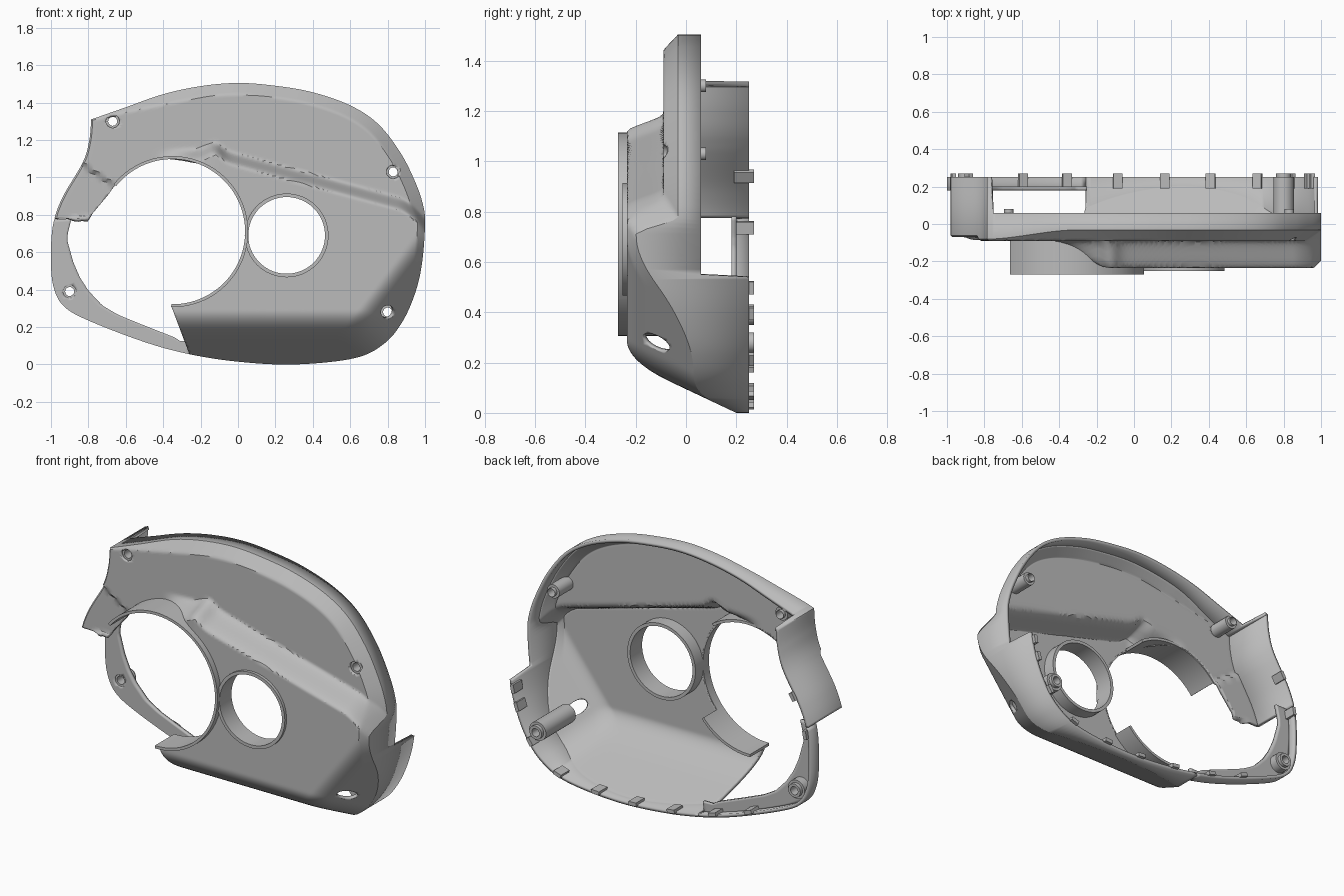
import bpy, bmesh, math
from math import sin, cos, radians, hypot
from mathutils import Vector, Matrix

old = bpy.data.objects.get("Cube")
if old:
    bpy.data.objects.remove(old)

grey = bpy.data.materials.new("matte_grey")
grey.use_nodes = True
grey.diffuse_color = (0.5, 0.5, 0.5, 1)
grey.node_tree.nodes["Principled BSDF"].inputs["Base Color"].default_value = (0.5, 0.5, 0.5, 1)

BACK = 0.25                      # rear edge of the deep wall
PORT = (-0.35, 0.71, 0.395)      # large opening: x, z, radius
EYE = (0.26, 0.69, 0.212)        # small opening

OUTLINE = [(-0.785, 1.31), (-0.6, 1.375), (-0.4, 1.445), (-0.2, 1.488), (0, 1.505), (0.2, 1.49),
           (0.4, 1.455), (0.6, 1.385), (0.75, 1.285), (0.87, 1.13), (0.95, 0.97), (0.99, 0.85),
           (1, 0.75), (0.985, 0.55), (0.95, 0.39), (0.88, 0.23), (0.78, 0.11), (0.62, 0.033),
           (0.3, 0), (0, 0.015), (-0.26, 0.055), (-0.5, 0.12), (-0.8, 0.235), (-0.93, 0.31),
           (-0.985, 0.41), (-1, 0.55), (-0.99, 0.74), (-0.94, 0.89), (-0.83, 1.08), (-0.795, 1.2)]

# Screw positions: x, z, front, back, radius
SCREWS = [(-0.67, 1.3, -0.075, 0.08, 0.04), (0.83, 1.03, -0.075, 0.08, 0.04),
          (0.8, 0.28, -0.03, 0.27, 0.055), (-0.9, 0.39, 0.185, 0.27, 0.055)]


def finish(name, bm):
    mesh = bpy.data.meshes.new(name)
    bm.to_mesh(mesh)
    bm.free()
    obj = bpy.data.objects.new(name, mesh)
    bpy.context.collection.objects.link(obj)
    mesh.materials.append(grey)
    return obj


def cut(bm, inside):
    """Trim away the part of a surface where inside(point) is positive."""
    marked = set()
    for e in list(bm.edges):
        a, b = e.verts
        if (inside(a.co) > 0) == (inside(b.co) > 0):
            continue
        lo, hi = 0.0, 1.0
        start = inside(a.co) > 0
        for _ in range(14):
            mid = (lo + hi) / 2
            if (inside(a.co.lerp(b.co, mid)) > 0) == start:
                lo = mid
            else:
                hi = mid
        marked.add(bmesh.utils.edge_split(e, a, (lo + hi) / 2)[1])
    for f in list(bm.faces):
        pair = [v for v in f.verts if v in marked]
        if len(pair) == 2:
            bmesh.utils.face_split(f, pair[0], pair[1])
    gone = [v for v in bm.verts if v not in marked and inside(v.co) > 0]
    bmesh.ops.delete(bm, geom=gone, context='VERTS')


def skin(name, rows, closed, cuts):
    """Surface through rows of points, trimmed and thickened inwards."""
    bm = bmesh.new()
    rows = [[bm.verts.new(p) for p in row] for row in rows]
    for r, s in zip(rows, rows[1:]):
        for i in range(len(r) - (not closed)):
            j = (i + 1) % len(r)
            bm.faces.new((s[i], s[j], r[j], r[i]))
    for inside in cuts:
        cut(bm, inside)
    mod = finish(name, bm).modifiers.new("thickness", 'SOLIDIFY')
    mod.thickness, mod.offset = 0.02, -1


def tube(name, cx, cz, r_in, r_out, y0, y1, a0=0, a1=360, n=64):
    bm = bmesh.new()
    loops = []
    for i in range(n + 1):
        a = radians(a0 + (a1 - a0) * i / n)
        corners = ((r_in, y0), (r_out, y0), (r_out, y1), (r_in, y1))
        loops.append([bm.verts.new((cx + r * cos(a), y, cz + r * sin(a))) for r, y in corners])
    for p, q in zip(loops, loops[1:]):
        for k in range(4):
            bm.faces.new((p[k], p[k - 1], q[k - 1], q[k]))
    if a1 - a0 < 360:
        bm.faces.new(loops[0])
        bm.faces.new(loops[-1])
    else:
        bmesh.ops.remove_doubles(bm, verts=bm.verts, dist=1e-5)
    bmesh.ops.recalc_face_normals(bm, faces=bm.faces)
    finish(name, bm)


def smooth_loop(pts, steps=9):
    vs, out = [Vector(p) for p in pts], []
    for i in range(len(vs)):
        a, b, c, d = vs[i - 1], vs[i], vs[(i + 1) % len(vs)], vs[(i + 2) % len(vs)]
        if i == 0:               # keep the top left corner sharp
            a = b
        if i == len(vs) - 1:
            d = c
        for s in range(steps):
            t = s / steps
            out.append(0.5 * (2 * b + (c - a) * t + (2 * a - 5 * b + 4 * c - d) * t * t
                              + (3 * b - a - 3 * c + d) * t ** 3))
    return out


def ramp(v, lo, hi):
    t = min(1, max(0, (v - lo) / (hi - lo)))
    return t * t * (3 - 2 * t)


def smax(a, b, k):
    return max(a, b) + max(k - abs(a - b), 0) ** 2 / (4 * k)


def depth(x, z, edge):
    """Front surface: upper panel, raised lower panel, bottom slope and side facet."""
    ridge = 1.115 - 0.27 * max(x, -0.1) + 0.035 * math.exp(-((x + 0.13) / 0.05) ** 2)
    ridge -= 3.5 * max(0, x - 0.85) ** 2 + 1.2 * min(0, x + 0.35) ** 2
    amount = ramp(ridge - z, -0.015, 0.06) * max(ramp(x, -0.45, -0.12), 1 - ramp(z, 0.7, 0.8))
    tab = ramp(-0.12 * (x + 0.83) - 0.18 * (z - 1.08), 0, 0.004) * (x < -0.6)
    bevel = 0.01 + 0.055 * ramp(x, -0.8, -0.3) - 0.025 * amount
    y = -0.09 - 0.145 * amount + 0.02 * tab + 0.9 * max(0, bevel - edge)
    side = 0.79 * x - 0.61 * z
    y = smax(y, -0.27 + 1.5 * (side - 0.36), 0.08)
    return min(0.23, smax(y, 0.2 - 2.12 * z, 0.18))


# Trimmed regions
def large_opening(p):
    circle = PORT[2] - hypot(p.x - PORT[0], p.z - PORT[1])
    below = min(0.78 - p.z, -(p.x + 0.26) - 0.377 * (p.z - 0.055))
    corner = min(0.77 * (p.x + 0.8) - 0.64 * (p.z - 0.78), -0.65 - p.x)
    return max(circle, below, corner)


def shallow_rear(p):
    return min(p.x + 0.765, p.z - 0.54, p.y - 0.06)


def screw_hole(x, z):
    return lambda p: 0.036 - hypot(p.x - x, p.z - z)


holes = [screw_hole(s[0], s[1]) for s in SCREWS]

# Main shell: rings running from the outline to the small opening
outline = smooth_loop(OUTLINE)
centre = Vector(EYE[:2])
rows = [[(p.x, BACK, p.y) for p in outline]]
for k in range(57):
    row = []
    for p in outline:
        q = p.lerp(centre + (p - centre).normalized() * EYE[2], (k / 56) ** 1.15)
        row.append((q.x, depth(q.x, q.y, (p - q).length), q.y))
    rows.append(row)
skin("cover_shell", rows, True, [large_opening, shallow_rear] + holes[:3])

# Low crescent flange with its rim on the open side
INNER = [(-0.25, 0.125), (-0.31, 0.125), (-0.34, 0.145), (-0.53, 0.22), (-0.64, 0.265), (-0.725, 0.315),
         (-0.8, 0.395), (-0.845, 0.465), (-0.88, 0.545), (-0.912, 0.66), (-0.91, 0.7), (-0.89, 0.78)]
outer = [p for p in outline if p.y < 0.79 and p.x < -0.24]
inner = []
for i in range(len(outer)):
    s = i / (len(outer) - 1) * (len(INNER) - 1)
    k = min(int(s), len(INNER) - 2)
    inner.append(Vector(INNER[k]).lerp(Vector(INNER[k + 1]), s - k))
rows = [[(p.x, BACK, p.y) for p in outer]]
for k in range(9):
    rows.append([(q.x, 0.18, q.y) for q in (p.lerp(e, k / 8) for p, e in zip(outer, inner))])
skin("crescent_flange", rows, False, holes[3:])

# Collars round the two openings, deeper where the large one stands clear of the panel
for a0, a1, y1 in [(-91, -40, -0.09), (-40, 55, -0.215), (55, 141, -0.075)]:
    tube("large_collar", PORT[0], PORT[1], 0.388, 0.404, -0.27, y1, a0, a1, 36)
tube("small_collar", EYE[0], EYE[1], 0.205, 0.224, -0.252, -0.14)

# Screw bosses with a narrower tip
for x, z, y0, y1, r in SCREWS:
    tube("screw_boss", x, z, 0.024, r, y0, y1 - 0.02, n=28)
    tube("screw_boss_tip", x, z, 0.024, r - 0.015, y1 - 0.03, y1, n=28)

# Snap clips along the rear edge
CLIPS = [(-0.61, 0.16), (-0.36, 0.08), (-0.1, 0.03), (0.15, 0.01), (0.41, 0.01), (0.66, 0.05),
         (0.86, 0.2), (0.95, 0.38), (0.975, 0.49), (-0.99, 0.73), (-0.92, 0.95)]
for x, z in CLIPS:
    i = min(range(len(outline)), key=lambda n: hypot(outline[n].x - x, outline[n].y - z))
    p, t = outline[i], (outline[(i + 1) % len(outline)] - outline[i - 1]).normalized()
    c = p + Vector((t.y, -t.x)) * 0.024
    bm = bmesh.new()
    bmesh.ops.create_cube(bm, size=1)
    bmesh.ops.scale(bm, vec=(0.05, 0.08, 0.022), verts=bm.verts)
    bmesh.ops.rotate(bm, matrix=Matrix.Rotation(-math.atan2(t.y, t.x), 3, 'Y'), verts=bm.verts)
    bmesh.ops.translate(bm, vec=(c.x, 0.23, c.y), verts=bm.verts)
    finish("snap_clip", bm)

# Smooth the curved surfaces and keep the edges crisp
bpy.ops.object.select_all(action='DESELECT')
for obj in bpy.context.collection.objects:
    if obj.type == 'MESH':
        obj.select_set(True)
        bpy.context.view_layer.objects.active = obj
bpy.ops.object.shade_smooth_by_angle(angle=radians(32))
